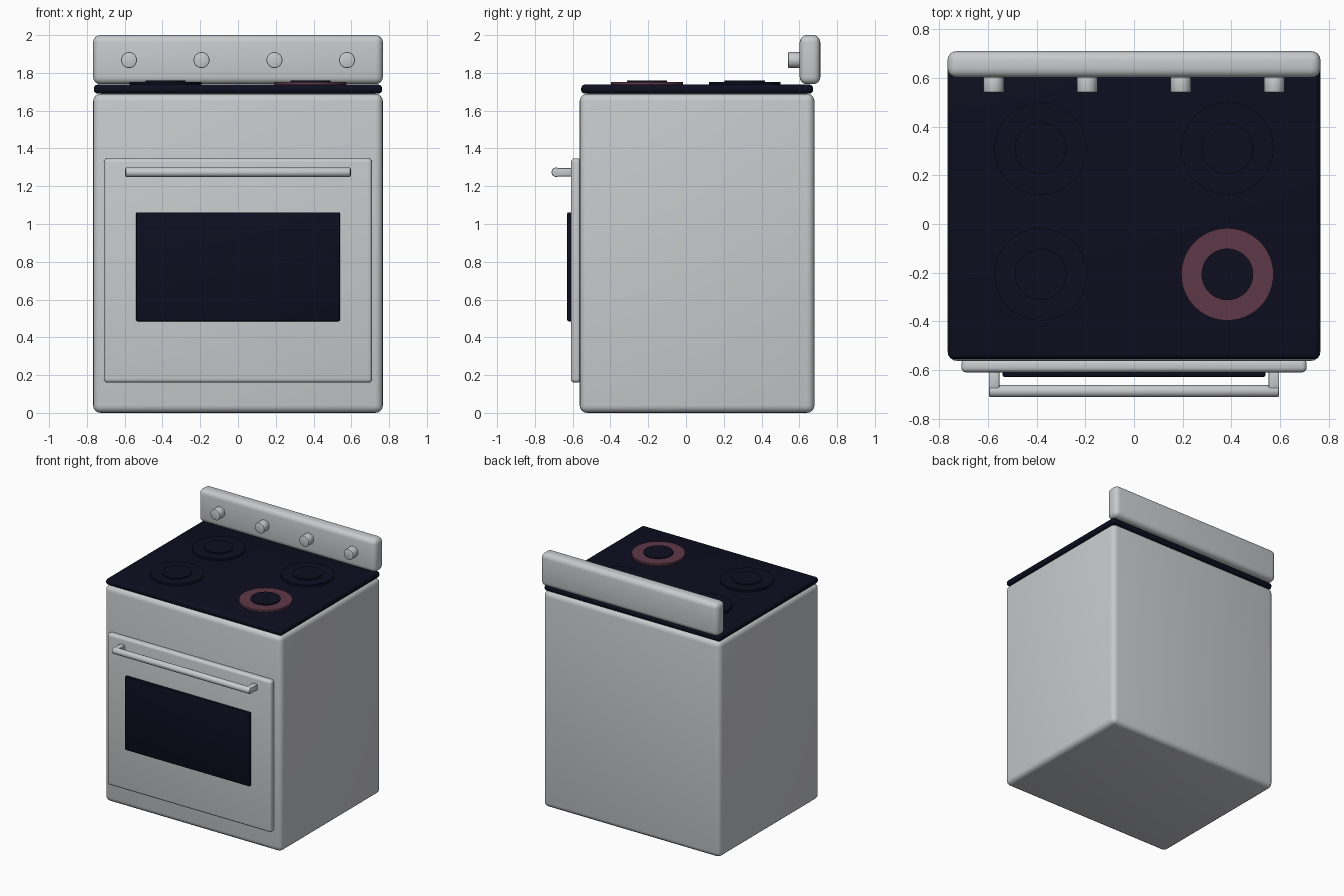
import bpy, math

if "Cube" in bpy.data.objects:
    bpy.data.objects.remove(bpy.data.objects["Cube"])


def material(name, rgb):
    m = bpy.data.materials.new(name)
    m.diffuse_color = (*rgb, 1)
    m.use_nodes = True
    m.node_tree.nodes["Principled BSDF"].inputs["Base Color"].default_value = m.diffuse_color
    return m


STEEL = material("brushed steel", (0.58, 0.59, 0.61))
GLASS = material("black glass", (0.004, 0.004, 0.014))
HOT = material("glowing ring", (0.11, 0.04, 0.065))


def finish(obj, name, mat, bevel, segments):
    obj.name = name
    obj.data.materials.append(mat)
    bpy.ops.object.transform_apply(location=False, rotation=True, scale=True)
    if bevel:
        mod = obj.modifiers.new("rounded edges", 'BEVEL')
        mod.width, mod.segments = bevel, segments
        mod.limit_method, mod.angle_limit = 'ANGLE', math.radians(40)
        bpy.ops.object.modifier_apply(modifier=mod.name)
    bpy.ops.object.shade_smooth_by_angle(angle=math.radians(35))
    return obj


def box(name, x, y, z, mat, bevel, segments=4):
    """Rounded box given by its (min, max) extent on each axis."""
    bpy.ops.mesh.primitive_cube_add(size=1, location=[sum(r) / 2 for r in (x, y, z)])
    obj = bpy.context.object
    obj.scale = [r[1] - r[0] for r in (x, y, z)]
    return finish(obj, name, mat, bevel, segments)


def cylinder(name, radius, depth, loc, mat, rot=(0, 0, 0), bevel=0, sides=48):
    bpy.ops.mesh.primitive_cylinder_add(vertices=sides, radius=radius, depth=depth,
                                        location=loc, rotation=rot)
    return finish(bpy.context.object, name, mat, bevel, 2)


# Main cabinet, glass cooktop and rear control panel
box("oven_body", (-0.767, 0.767), (-0.563, 0.68), (0, 1.69), STEEL, 0.04)
box("cooktop", (-0.763, 0.763), (-0.555, 0.673), (1.69, 1.738), GLASS, 0.02)
box("control_panel", (-0.767, 0.767), (0.602, 0.711), (1.74, 2.0), STEEL, 0.038)

# Oven door and window
box("oven_door", (-0.71, 0.71), (-0.61, -0.555), (0.16, 1.347), STEEL, 0.02)
box("door_window", (-0.54, 0.54), (-0.629, -0.60), (0.485, 1.062), GLASS, 0.007, 2)

# Door handle bar and its two posts
cylinder("handle_bar", 0.025, 1.192, (0, -0.687, 1.274), STEEL,
         (0, math.pi / 2, 0), 0.006, 32)
for side, sx in (("left", -1), ("right", 1)):
    x0, x1 = sorted((sx * 0.553, sx * 0.597))
    box("handle_post_" + side, (x0, x1), (-0.68, -0.60), (1.252, 1.296), STEEL, 0.006, 2)

# Control knobs
for i, x in enumerate((-0.577, -0.193, 0.193, 0.577)):
    cylinder(f"knob_{i + 1}", 0.042, 0.075, (x, 0.5775, 1.868), STEEL,
             (math.pi / 2, 0, 0), 0.006, 32)

# Burners: a wide ring plate with a raised centre disc, front right one glowing
for row, y in (("front", -0.207), ("rear", 0.311)):
    for side, x in (("left", -0.384), ("right", 0.384)):
        hot = (row, side) == ("front", "right")
        cylinder(f"burner_ring_{row}_{side}", 0.19, 0.02, (x, y, 1.743),
                 HOT if hot else GLASS)
        cylinder(f"burner_centre_{row}_{side}", 0.106, 0.02, (x, y, 1.751), GLASS)
